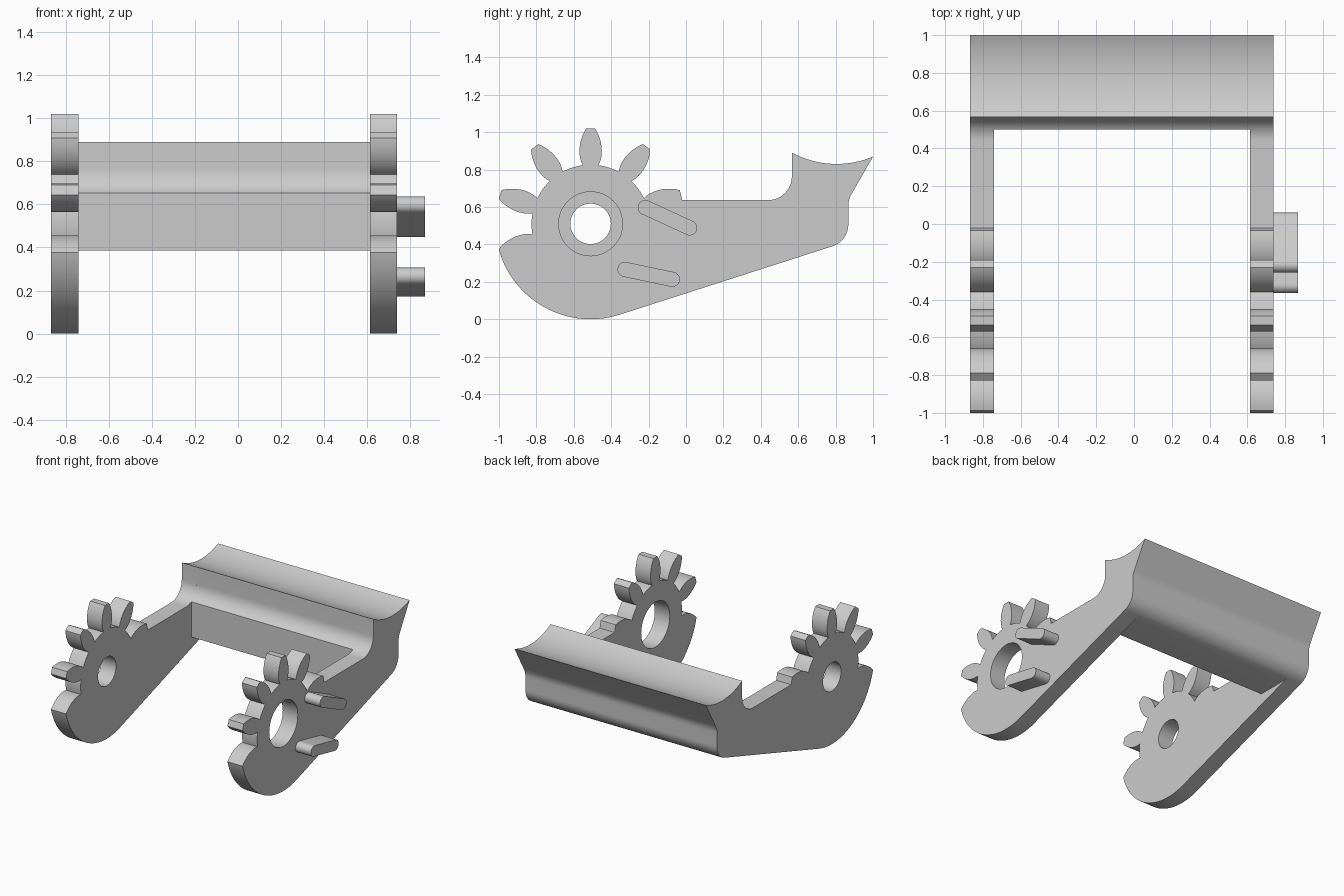
import bpy
import bmesh
from math import radians, cos, sin
from mathutils import Vector, Matrix
from mathutils.geometry import interpolate_bezier

cube = bpy.data.objects.get("Cube")
if cube:
    bpy.data.objects.remove(cube, do_unlink=True)

grey = bpy.data.materials.new("plain grey")
grey.use_nodes = True
grey.diffuse_color = (0.6, 0.6, 0.6, 1)
grey.node_tree.nodes["Principled BSDF"].inputs["Base Color"].default_value = (0.6, 0.6, 0.6, 1)

HUB = Vector((-0.51, 0.51))
TIP_R, ROOT_R = 0.51, 0.316
THICK = 0.126
SLOPE = -72.1  # direction square to the sloping underside


def arc(centre, r, start, end, steps):
    angles = [radians(start + (end - start) * i / steps) for i in range(steps + 1)]
    return [Vector((centre[0] + r * cos(a), centre[1] + r * sin(a))) for a in angles]


def prism(name, x0, x1, outline, hole=None):
    """Extrude a side (y, z) outline along x, with an optional hole loop."""
    bm = bmesh.new()
    edges = []
    for loop in filter(None, (outline, hole)):
        verts = [bm.verts.new((x0, p[0], p[1])) for p in loop]
        edges += [bm.edges.new((verts[i - 1], verts[i])) for i in range(len(verts))]
    bmesh.ops.triangle_fill(bm, edges=edges, use_beauty=True, normal=(1, 0, 0))
    side = bmesh.ops.extrude_face_region(bm, geom=bm.faces[:])["geom"]
    moved = [g for g in side if isinstance(g, bmesh.types.BMVert)]
    bmesh.ops.translate(bm, verts=moved, vec=(x1 - x0, 0, 0))
    bmesh.ops.recalc_face_normals(bm, faces=bm.faces[:])
    mesh = bpy.data.meshes.new(name)
    bm.to_mesh(mesh)
    bm.free()
    obj = bpy.data.objects.new(name, mesh)
    bpy.context.collection.objects.link(obj)
    mesh.materials.append(grey)
    bpy.ops.object.select_all(action="DESELECT")
    obj.select_set(True)
    bpy.context.view_layer.objects.active = obj
    bpy.ops.object.shade_smooth_by_angle(angle=radians(30))
    return obj


def tooth_side(angle, side):
    """One bulging tooth flank, root to tip; side is -1 or 1."""
    flank = [Vector(p) for p in ((0.313, 0.042), (0.36, 0.068), (0.44, 0.068), (0.509, 0.024))]
    turn = Matrix.Rotation(radians(angle), 2)
    curve = interpolate_bezier(*flank, 12)
    return [HUB + turn @ Vector((p[0], side * p[1])) for p in curve]


def tail(front_angle):
    """Rear corner, rising back edge, hollow top and front fillet."""
    points = arc((0.745, 0.507), 0.123, SLOPE, 0, 12)
    points += interpolate_bezier(Vector((0.868, 0.605)), Vector((0.868, 0.64)),
                                 Vector((0.88, 0.66)), Vector((0.892, 0.681)), 6)
    points += arc((0.805, 1.33), 0.5, -67, -118.5, 20)
    return points + arc((0.44, 0.763), 0.126, 0, front_angle, 12)


# Side arm outline: five gear teeth, round belly, sloping underside, tail
arm = []
for angle in range(18, 163, 36):
    if angle > 18:
        arm += tooth_side(angle, -1)
    arm += tooth_side(angle, 1)[::-1]
    arm += arc(HUB, ROOT_R, angle + 7.7, angle + 28.3, 6)[1:-1]
arm += tooth_side(198, -1)
arm += arc(HUB, TIP_R, 195.3, 360 + SLOPE, 32)[1:]
arm += tail(-90)
arm.append(Vector((-0.02, 0.637)))

prism("left_arm", 0.613, 0.613 + THICK, arm, arc(HUB, 0.171, 0, 352.5, 47))
prism("right_arm", -0.868, -0.868 + THICK, arm, arc(HUB, 0.108, 0, 352.5, 47))

# Cross bar joining the arms at the rear
bar = [Vector((0.5, 0.385)), Vector((0.752, 0.385))] + tail(-61.5)
prism("cross_bar", -0.868 + THICK, 0.613, bar)


# Rounded pins on the outside of the left arm
def pin(name, start, end, r=0.04):
    a = Vector(end) - Vector(start)
    heading = -a.angle_signed(Vector((1, 0))) * 180 / 3.14159265
    heading = -abs(heading)
    outline = arc(end, r, heading - 90, heading + 90, 14)
    outline += arc(start, r, heading + 90, heading + 270, 14)
    prism(name, 0.739, 0.868, outline)


pin("upper_pin", (-0.217, 0.597), (0.02, 0.488))
pin("lower_pin", (-0.326, 0.266), (-0.073, 0.213))
